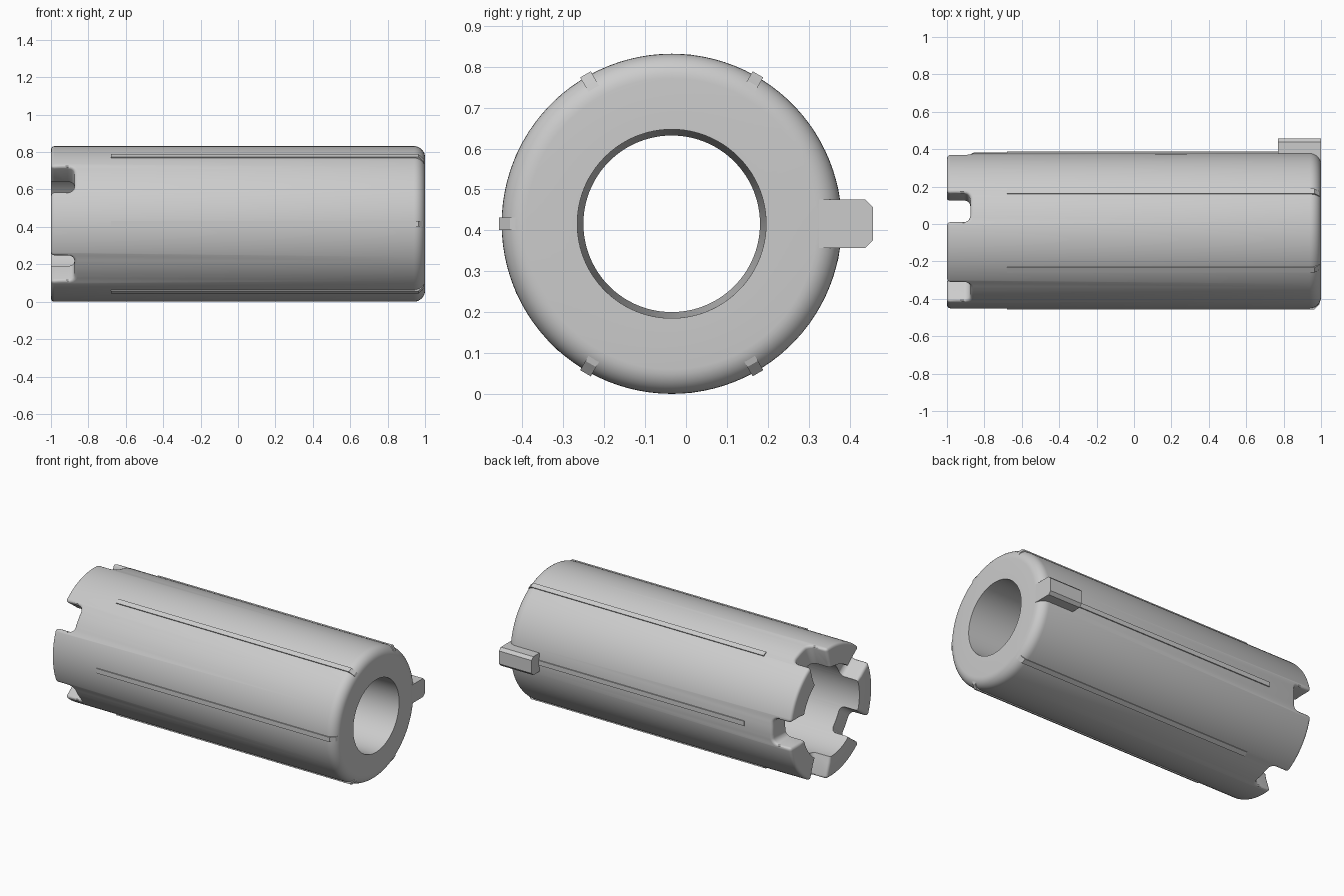
import bpy, bmesh, math
from mathutils import Matrix, Vector

if "Cube" in bpy.data.objects:
    bpy.data.objects.remove(bpy.data.objects["Cube"])

AXIS = Matrix.Translation((0, -0.035, 0.416))
R = 0.416
BORE = 0.285

grey = bpy.data.materials.new("light grey")
grey.use_nodes = True
grey.diffuse_color = (0.6, 0.6, 0.6, 1)
grey.node_tree.nodes["Principled BSDF"].inputs["Base Color"].default_value = (0.6, 0.6, 0.6, 1)


def add_object(name, bm, matrix):
    bmesh.ops.recalc_face_normals(bm, faces=bm.faces)
    mesh = bpy.data.meshes.new(name)
    bm.to_mesh(mesh)
    bm.free()
    mesh.materials.append(grey)
    obj = bpy.data.objects.new(name, mesh)
    bpy.context.collection.objects.link(obj)
    obj.matrix_world = matrix
    return obj


def smooth(obj):
    bpy.ops.object.select_all(action='DESELECT')
    obj.select_set(True)
    bpy.context.view_layer.objects.active = obj
    bpy.ops.object.shade_smooth_by_angle(angle=math.radians(35))


def prism(points, thickness):
    """Outline in the x / radius plane, extruded sideways."""
    bm = bmesh.new()
    face = bm.faces.new([bm.verts.new((x, r, -thickness / 2)) for x, r in points])
    ext = bmesh.ops.extrude_face_region(bm, geom=[face])["geom"]
    bmesh.ops.translate(bm, vec=(0, 0, thickness),
                        verts=[v for v in ext if isinstance(v, bmesh.types.BMVert)])
    return bm


# Sleeve: turned profile with a rounded shoulder and a stepped bore
shoulder = 0.06
arc = [(1 - shoulder + shoulder * math.sin(t), R - shoulder + shoulder * math.cos(t))
       for t in (math.pi / 2 * i / 8 for i in range(9))]
profile = [(-1, BORE), (-1, R)] + arc + [(1, 0.231), (0, 0.216), (0, BORE)]
bm = bmesh.new()
verts = [bm.verts.new((x, r, 0)) for x, r in profile]
edges = [bm.edges.new((verts[i - 1], verts[i])) for i in range(len(verts))]
bmesh.ops.spin(bm, geom=verts + edges, cent=(0, 0, 0), axis=(1, 0, 0),
               angle=math.tau, steps=100, use_merge=True)
bmesh.ops.remove_doubles(bm, verts=bm.verts, dist=1e-4)
sleeve = add_object("sleeve", bm, AXIS)

# Five round-cornered notches cut into the open end
cutters = []
for i in range(5):
    bm = bmesh.new()
    bmesh.ops.create_cube(bm, size=1)
    bmesh.ops.scale(bm, vec=(0.33, 0.4, 0.16), verts=bm.verts)
    bmesh.ops.translate(bm, vec=(-1.04, 0.4, 0), verts=bm.verts)
    corners = [e for e in bm.edges if all(v.co.x > -1 for v in e.verts)
               and abs(e.verts[0].co.y - e.verts[1].co.y) > 0.1]
    bmesh.ops.bevel(bm, geom=corners, offset=0.035, segments=5, profile=0.5, affect='EDGES')
    cutter = add_object("notch_cutter", bm, AXIS @ Matrix.Rotation(math.tau * i / 5, 4, 'X'))
    cutter.hide_render = True
    cutters.append(cutter)
    mod = sleeve.modifiers.new("notch", 'BOOLEAN')
    mod.operation = 'DIFFERENCE'
    mod.solver = 'EXACT'
    mod.object = cutter
bpy.context.view_layer.update()
cut_mesh = bpy.data.meshes.new_from_object(
    sleeve.evaluated_get(bpy.context.evaluated_depsgraph_get()))
sleeve.modifiers.clear()
for cutter in cutters:
    bpy.data.objects.remove(cutter)

# Soften the outer edges of the teeth
bm = bmesh.new()
bm.from_mesh(cut_mesh)
bmesh.ops.remove_doubles(bm, verts=bm.verts, dist=0.001)
rim = [e for e in bm.edges if len(e.link_faces) == 2
       and e.calc_face_angle(0) > math.radians(40)
       and all(v.co.x < -0.8 for v in e.verts)
       and max(Vector(v.co.yz).length for v in e.verts) > BORE + 0.03]
rim = [e for e in rim if e.is_convex]
bmesh.ops.bevel(bm, geom=rim, offset=0.018, segments=3, profile=0.5,
                affect='EDGES', clamp_overlap=False)
bm.to_mesh(cut_mesh)
bm.free()
sleeve.data = cut_mesh
smooth(sleeve)

# Six thin ribs along the outside, wrapping over the shoulder
rib_outline = [(-0.68, 0.39), (-0.68, 0.422), (0.965, 0.422),
               (0.99, 0.396), (0.997, 0.37), (0.9, 0.36)]
for i in range(6):
    rib = add_object("rib", prism(rib_outline, 0.03),
                     AXIS @ Matrix.Rotation(math.tau * i / 6, 4, 'X'))

# Locating key at the back of the closed end
bm = prism([(0.77, 0.37), (0.77, 0.492), (1, 0.492), (1, 0.36), (0.9, 0.36)], 0.118)
top = [e for e in bm.edges if all(v.co.y > 0.49 for v in e.verts)
       and abs(e.verts[0].co.x - e.verts[1].co.x) > 0.1]
bmesh.ops.bevel(bm, geom=top, offset=0.018, segments=1, affect='EDGES')
add_object("locating_key", bm, AXIS)
